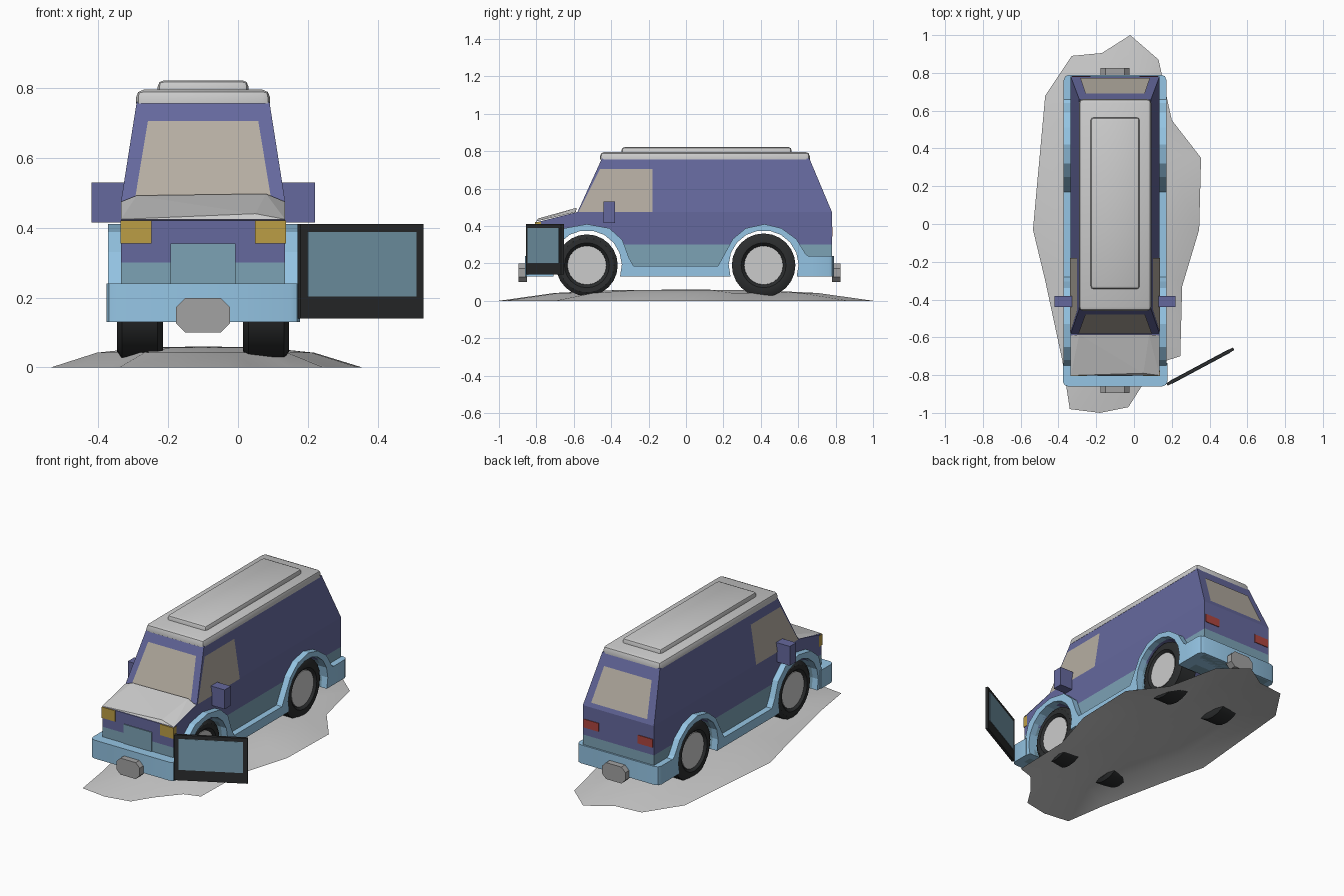
import bpy, bmesh, math
from mathutils import Matrix, Vector

if "Cube" in bpy.data.objects:
    bpy.data.objects.remove(bpy.data.objects["Cube"])

CX = -0.10  # centre line of the van


def material(name, r, g, b):
    m = bpy.data.materials.new(name)
    m.diffuse_color = (r, g, b, 1)
    m.use_nodes = True
    m.node_tree.nodes["Principled BSDF"].inputs["Base Color"].default_value = m.diffuse_color
    return m


NAVY = material("navy paint", 0.13, 0.14, 0.34)
BLUE = material("light blue trim", 0.30, 0.56, 0.78)
TEAL = material("teal panel", 0.20, 0.36, 0.46)
GLASS = material("beige glass", 0.46, 0.42, 0.36)
DARK = material("dark rubber", 0.025, 0.027, 0.028)
YELLOW = material("yellow lamp", 0.50, 0.34, 0.06)
RED = material("red lamp", 0.42, 0.06, 0.05)
PLATE = material("plate grey", 0.36, 0.36, 0.36)


def finish(bm, name, mat=None, smooth=False, recalc=True):
    if recalc:
        bmesh.ops.recalc_face_normals(bm, faces=bm.faces)
    me = bpy.data.meshes.new(name)
    bm.to_mesh(me)
    bm.free()
    ob = bpy.data.objects.new(name, me)
    bpy.context.collection.objects.link(ob)
    if mat:
        me.materials.append(mat)
    if smooth:
        bpy.ops.object.select_all(action='DESELECT')
        ob.select_set(True)
        bpy.context.view_layer.objects.active = ob
        bpy.ops.object.shade_smooth_by_angle(angle=math.radians(35))
    return ob


def box(name, lo, hi, mat=None, bevel=0, segments=2, rot=0, pick=None):
    bm = bmesh.new()
    lo, hi = Vector(lo), Vector(hi)
    bmesh.ops.create_cube(bm, size=1)
    bmesh.ops.scale(bm, vec=hi - lo, verts=bm.verts)
    if bevel:
        edges = [e for e in bm.edges if pick is None or pick(e)]
        bmesh.ops.bevel(bm, geom=edges, offset=bevel, segments=segments,
                        affect='EDGES', profile=0.5)
    bmesh.ops.rotate(bm, matrix=Matrix.Rotation(rot, 3, 'Z'), verts=bm.verts)
    bmesh.ops.translate(bm, vec=(lo + hi) / 2, verts=bm.verts)
    return finish(bm, name, mat, smooth=bevel > 0)


def extruded(poly, x0, x1):
    """Side profile of (y, z) points extruded along x."""
    bm = bmesh.new()
    a = [bm.verts.new((x0, y, z)) for y, z in poly]
    b = [bm.verts.new((x1, y, z)) for y, z in poly]
    bm.faces.new(a)
    bm.faces.new(b[::-1])
    n = len(poly)
    for i in range(n):
        bm.faces.new((a[i], b[i], b[(i + 1) % n], a[(i + 1) % n]))
    bmesh.ops.recalc_face_normals(bm, faces=bm.faces)
    return bm


def sheet(name, pts, faces, mat=None):
    bm = bmesh.new()
    vs = [bm.verts.new(p) for p in pts]
    for f in faces:
        bm.faces.new([vs[i] for i in f])
    return finish(bm, name, mat, recalc=False)


def lathe(name, x, side, y, z, profile, mat, n=24):
    """Rings of (outward distance, radius) turned about the axle."""
    bm = bmesh.new()
    rings = [[bm.verts.new((x + side * d,
                            y + r * math.cos(2 * math.pi * i / n),
                            z + r * math.sin(2 * math.pi * i / n)))
              for i in range(n)] for d, r in profile]
    for p, q in zip(rings, rings[1:]):
        for i in range(n):
            j = (i + 1) % n
            bm.faces.new((p[i], p[j], q[j], q[i]))
    bm.faces.new(rings[0])
    bm.faces.new(rings[-1])
    return finish(bm, name, mat, smooth=True)


def half(z):  # half width of the body at a height
    return 0.235 - max(0, z - 0.475) * 0.045 / 0.285


def arch(cy, r):  # wheel opening, from rear to front, cut at z = 0.13
    t = math.asin(0.06 / r)
    return [(cy + r * math.cos(a), 0.19 + r * math.sin(a))
            for a in (-t + (math.pi + 2 * t) * i / 11 for i in range(12))]


WHEELS = [("front", -0.53, 0.165), ("rear", 0.415, 0.17)]
openings = arch(0.415, 0.187) + arch(-0.53, 0.187)

# Body shell, with wheel openings and a teal lower band
bm = extruded([(-0.80, 0.13), (-0.80, 0.42), (-0.58, 0.475), (-0.45, 0.76),
               (0.66, 0.76), (0.78, 0.475), (0.78, 0.13)] + openings, -1, 1)
for h in (0.30, 0.475):
    bmesh.ops.bisect_plane(bm, geom=bm.verts[:] + bm.edges[:] + bm.faces[:],
                           dist=1e-5, plane_co=(0, 0, h), plane_no=(0, 0, 1))
for v in bm.verts:
    v.co.x = CX + v.co.x * half(v.co.z)
for f in bm.faces:
    f.material_index = int(max(v.co.z for v in f.verts) < 0.301)
body = finish(bm, "body", NAVY)
body.data.materials.append(TEAL)

# Roof cap and raised roof panel
top_edges = lambda e: max(v.co.z for v in e.verts) > 0
box("roof_cap", (CX - 0.192, -0.46, 0.755), (CX + 0.192, 0.662, 0.795),
    bevel=0.022, pick=top_edges)
box("roof_panel", (CX - 0.13, -0.345, 0.78), (CX + 0.13, 0.565, 0.822),
    bevel=0.018, pick=top_edges)

# Crumpled hood
sheet("hood", [(-0.29, -0.585, 0.492), (0.08, -0.585, 0.497), (0.05, -0.79, 0.44),
               (-0.335, -0.802, 0.424), (0.135, -0.802, 0.424),
               (-0.335, -0.59, 0.474), (0.135, -0.59, 0.474)],
      [(0, 2, 1), (0, 3, 2), (0, 5, 3), (1, 2, 4), (1, 4, 6), (2, 3, 4),
       (5, 0, 1, 6)])

# Side trim: arches and sill in one outline
outer = [(-0.75, 0.13), (-0.75, 0.24), (-0.72, 0.33), (-0.65, 0.388), (-0.53, 0.41),
         (-0.41, 0.388), (-0.34, 0.325), (-0.305, 0.23), (-0.28, 0.185),
         (0.17, 0.185), (0.20, 0.24), (0.25, 0.33), (0.32, 0.388), (0.42, 0.41),
         (0.51, 0.388), (0.59, 0.33), (0.64, 0.25), (0.69, 0.215), (0.69, 0.13)]
for s, label in ((-1, "left"), (1, "right")):
    bm = extruded(outer + openings, CX + s * 0.20, CX + s * 0.272)
    finish(bm, label + "_side_trim", BLUE)

    # Wheels
    for end, y, r in WHEELS:
        lathe(f"{end}_{label}_tyre", CX, s, y, 0.19,
              [(0.215, 0.10), (0.235, 0.107), (0.246, 0.12), (0.246, 0.145),
               (0.232, r), (0.13, r), (0.115, 0.145), (0.115, 0.10)], DARK)
        lathe(f"{end}_{label}_hub", CX, s, y, 0.19,
              [(0.20, 0.104), (0.236, 0.104)], None)

    # Side window
    win = [(-0.575, 0.475), (-0.46, 0.705), (-0.18, 0.705), (-0.18, 0.475)]
    sheet(label + "_window", [(CX + s * (half(z) + 0.003), y, z) for y, z in win],
          [(0, 1, 2, 3) if s > 0 else (3, 2, 1, 0)], GLASS)

    # Door mirror, headlight and tail light
    def across(a, b):
        return sorted((CX + s * a, CX + s * b))
    m0, m1 = across(0.20, 0.32)
    box(label + "_mirror", (m0, -0.44, 0.415), (m1, -0.38, 0.53), NAVY)
    m0, m1 = across(0.148, 0.237)
    box(label + "_headlight", (m0, -0.806, 0.355), (m1, -0.775, 0.42), YELLOW)
    m0, m1 = across(0.13, 0.228)
    box(label + "_tail_light", (m0, 0.77, 0.345), (m1, 0.784, 0.395), RED)


# Windscreen and rear window on the sloped ends
def screen(name, y, z0, z1, w0, w1, flip):
    pts = [(CX - w0, y(z0), z0), (CX + w0, y(z0), z0),
           (CX + w1, y(z1), z1), (CX - w1, y(z1), z1)]
    sheet(name, pts, [(3, 2, 1, 0) if flip else (0, 1, 2, 3)], GLASS)


screen("windscreen", lambda z: -0.584 + (z - 0.475) * 0.13 / 0.285,
       0.482, 0.705, 0.195, 0.158, False)
screen("rear_window", lambda z: 0.664 + (0.76 - z) * 0.12 / 0.285,
       0.50, 0.695, 0.185, 0.157, True)

# Grille
box("grille", (CX - 0.093, -0.805, 0.235), (CX + 0.093, -0.78, 0.355), TEAL)

# Bumpers with rounded outer corners, and their plates
for name, y0, y1, w, face in (("front", -0.86, -0.735, 0.277, -1),
                              ("rear", 0.66, 0.79, 0.272, 1)):
    corner = lambda e: (abs(e.verts[0].co.z - e.verts[1].co.z) > 0.01
                        and e.verts[0].co.y * face > 0)
    box(name + "_bumper", (CX - w, y0, 0.13), (CX + w, y1, 0.24), BLUE,
        bevel=0.028, pick=corner)
    ye = y0 if face < 0 else y1
    p0, p1 = sorted((ye - face * 0.01, ye + face * 0.035))
    upright = lambda e: abs(e.verts[0].co.y - e.verts[1].co.y) > 0.01
    box(name + "_plate", (CX - 0.077, p0, 0.10), (CX + 0.077, p1, 0.198), PLATE,
        bevel=0.026, segments=1, pick=upright)

# Loose framed panel hanging off the front corner
turn = math.atan2(0.19, 0.355)
box("loose_frame", (0.151, -0.763, 0.14), (0.551, -0.747, 0.41), DARK, rot=turn)
box("loose_frame_glass", (0.175, -0.765, 0.203), (0.527, -0.745, 0.388), TEAL, rot=turn)

# Low ground mound, an open sheet that the tyres sink into
rim = [(-0.02, 1.0), (-0.17, 0.905), (-0.33, 0.89), (-0.47, 0.68), (-0.535, -0.03),
       (-0.47, -0.3), (-0.38, -0.72), (-0.34, -0.98), (-0.18, -1.0), (-0.03, -0.97),
       (0.04, -0.86), (0.15, -0.73), (0.245, -0.7), (0.255, -0.33), (0.345, -0.03),
       (0.355, 0.35), (0.2, 0.55), (0.13, 0.87)]
bm = bmesh.new()
rings = [[bm.verts.new((CX + (x - CX) * k, y * k, z)) for x, y in rim]
         for k, z in ((1, 0), (0.7, 0.042), (0.38, 0.057))]
n = len(rim)
for p, q in zip(rings, rings[1:]):
    for i in range(n):
        bm.faces.new((p[i], p[(i + 1) % n], q[(i + 1) % n], q[i]))
peak = bm.verts.new((CX, 0, 0.06))
for i in range(n):
    bm.faces.new((rings[-1][i], rings[-1][(i + 1) % n], peak))
finish(bm, "ground_mound", smooth=True, recalc=False)
